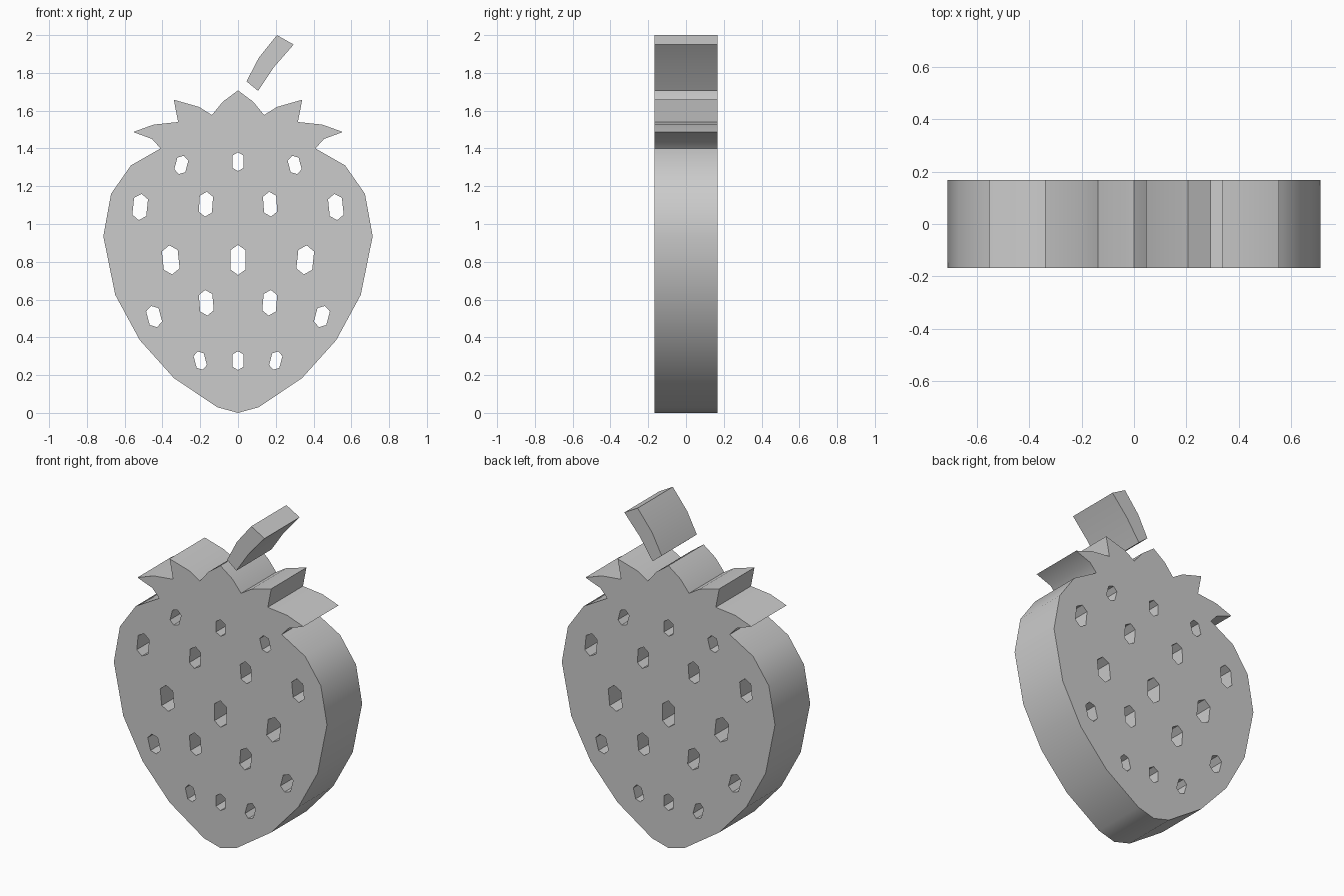
import bpy
import math
from mathutils import Matrix, Vector

cube = bpy.data.objects.get("Cube")
if cube:
    bpy.data.objects.remove(cube, do_unlink=True)

DEPTH = 0.336

grey = bpy.data.materials.new("plain grey")
grey.use_nodes = True
colour = (0.6, 0.6, 0.6, 1)
grey.diffuse_color = colour
grey.node_tree.nodes["Principled BSDF"].inputs["Base Color"].default_value = colour


def mirror(points):
    return [(-x, z) for x, z in reversed(points)]


def seed_hole(x, z, half_width, half_height, lean):
    """Six-sided slot whose top leans towards +x by the given degrees."""
    shoulder = half_height * 0.64
    outline = [(0, half_height), (half_width, shoulder), (half_width, -shoulder),
               (0, -half_height), (-half_width, -shoulder), (-half_width, shoulder)]
    turn = Matrix.Rotation(-math.radians(lean), 2)
    return [tuple(turn @ Vector(p) + Vector((x, z))) for p in outline]


def extruded_plate(name, outlines):
    """Fill closed outlines (inner ones become holes) and give them depth."""
    curve = bpy.data.curves.new(name, "CURVE")
    curve.dimensions = "2D"
    curve.fill_mode = "BOTH"
    curve.extrude = DEPTH / 2
    for outline in outlines:
        spline = curve.splines.new("POLY")
        spline.points.add(len(outline) - 1)
        for point, (x, z) in zip(spline.points, outline):
            point.co = (x, z, 0, 1)
        spline.use_cyclic_u = True
    obj = bpy.data.objects.new(name, curve)
    bpy.context.collection.objects.link(obj)
    obj.rotation_euler.x = math.pi / 2
    bpy.ops.object.select_all(action="DESELECT")
    obj.select_set(True)
    bpy.context.view_layer.objects.active = obj
    bpy.ops.object.convert(target="MESH")
    obj = bpy.context.object
    # Weld the caps to the walls
    bpy.ops.object.mode_set(mode="EDIT")
    bpy.ops.mesh.select_all(action="SELECT")
    bpy.ops.mesh.remove_doubles(threshold=0.0005)
    bpy.ops.mesh.normals_make_consistent(inside=False)
    bpy.ops.object.mode_set(mode="OBJECT")
    bpy.ops.object.transform_apply(location=False, rotation=True, scale=False)
    obj.data.materials.clear()
    obj.data.materials.append(grey)
    bpy.ops.object.shade_smooth_by_angle(angle=math.radians(35))
    return obj


# Fruit and leafy crown: right half, from the bottom tip to the crown tip
half = [(0.11, 0.03), (0.34, 0.185), (0.52, 0.385), (0.65, 0.625),
        (0.713, 0.935), (0.672, 1.16), (0.567, 1.31), (0.41, 1.40),
        (0.455, 1.45), (0.555, 1.487), (0.447, 1.526), (0.317, 1.54),
        (0.34, 1.658), (0.207, 1.62), (0.138, 1.577), (0.08, 1.648)]
body = [(0, 0)] + half + [(0, 1.707)] + mirror(half)

# Seed slots: x, z, half width, half height, lean
centre_seeds = [(0, 1.33, 0.03, 0.05, 0), (0, 0.81, 0.04, 0.08, 0),
                (0, 0.277, 0.03, 0.05, 0)]
side_seeds = [(0.30, 1.313, 0.03, 0.05, -15), (0.17, 1.105, 0.035, 0.066, -4),
              (0.518, 1.09, 0.037, 0.07, -6), (0.356, 0.81, 0.042, 0.077, 6),
              (0.168, 0.583, 0.036, 0.068, 5), (0.444, 0.51, 0.034, 0.058, 15),
              (0.20, 0.277, 0.028, 0.05, 15)]
holes = [seed_hole(*seed) for seed in centre_seeds]
for seed in side_seeds:
    right = seed_hole(*seed)
    holes += [right, mirror(right)]

extruded_plate("fruit_body", [body] + holes)

# Separate curved stalk
stalk = [(0.045, 1.755), (0.11, 1.88), (0.206, 2.0),
         (0.295, 1.95), (0.19, 1.83), (0.106, 1.705)]
extruded_plate("stalk", [stalk])
